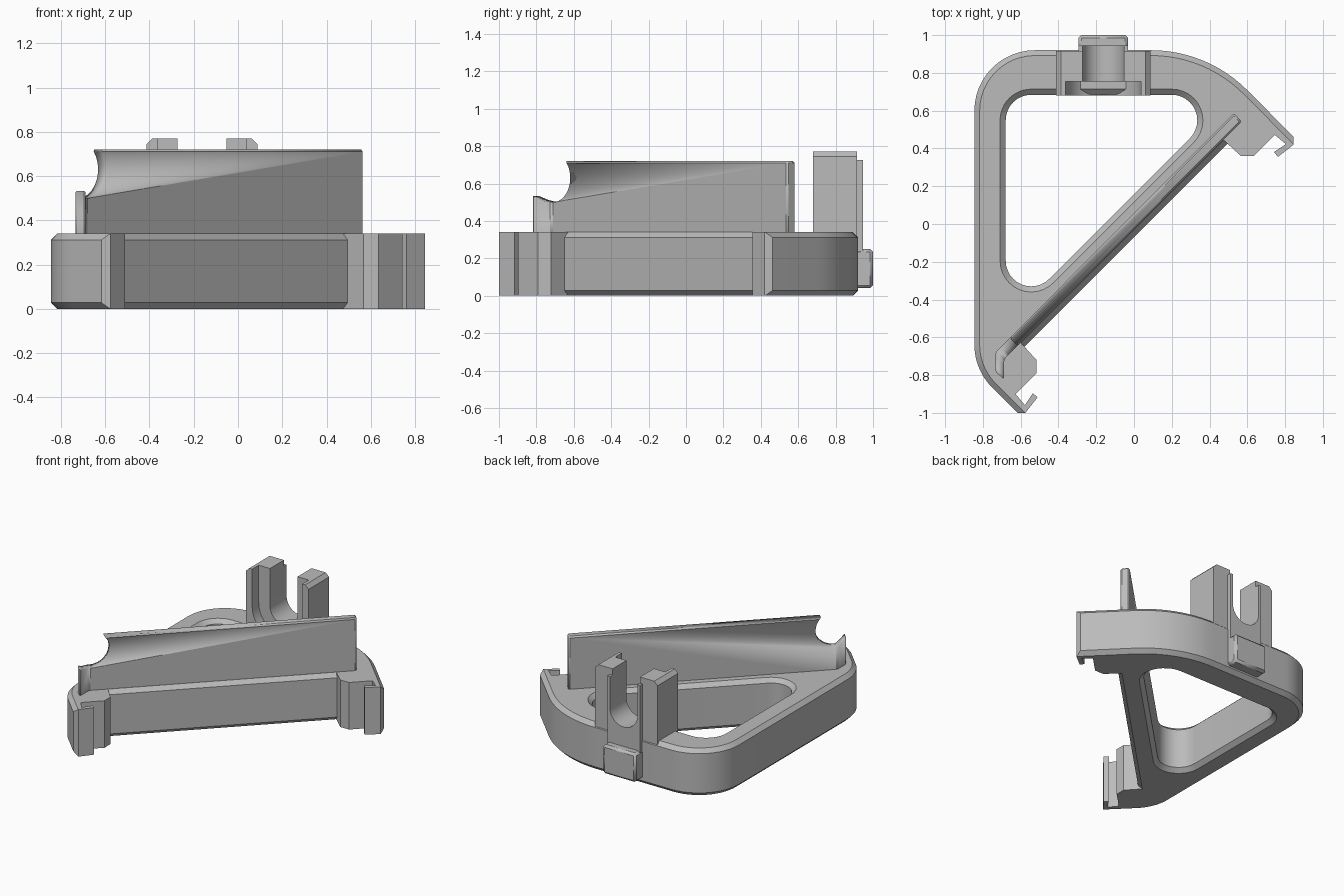
import bpy, bmesh, math

if "Cube" in bpy.data.objects:
    bpy.data.objects.remove(bpy.data.objects["Cube"])

S = math.sqrt(0.5)
grey = bpy.data.materials.new("plain_grey")
grey.diffuse_color = (0.5, 0.5, 0.5, 1)
grey.use_nodes = True
grey.node_tree.nodes["Principled BSDF"].inputs["Base Color"].default_value = grey.diffuse_color


def finish(name, bm, bevel=0, smooth=30):
    bmesh.ops.remove_doubles(bm, verts=bm.verts, dist=1e-5)
    bmesh.ops.recalc_face_normals(bm, faces=bm.faces)
    me = bpy.data.meshes.new(name)
    bm.to_mesh(me)
    bm.free()
    me.materials.append(grey)
    ob = bpy.data.objects.new(name, me)
    bpy.context.collection.objects.link(ob)
    bpy.ops.object.select_all(action='DESELECT')
    ob.select_set(True)
    bpy.context.view_layer.objects.active = ob
    bpy.ops.object.shade_smooth_by_angle(angle=math.radians(smooth))
    if bevel:
        mod = ob.modifiers.new("edge_chamfer", 'BEVEL')
        mod.width, mod.segments = bevel, 1
        mod.limit_method, mod.angle_limit = 'ANGLE', math.radians(40)
    return ob


def prism(name, pts, t0, t1, place, bevel=0):
    """Extrude a 2D profile from t0 to t1; place(a, b, t) gives the 3D point."""
    bm = bmesh.new()
    rings = [[bm.verts.new(place(a, b, t)) for a, b in pts] for t in (t0, t1)]
    for r in rings:
        bm.faces.new(r)
    for i in range(len(pts)):
        j = (i + 1) % len(pts)
        bm.faces.new((rings[0][i], rings[0][j], rings[1][j], rings[1][i]))
    return finish(name, bm, bevel)


def arc(cx, cy, r, a0, a1, n=12):
    return [(cx + r * math.cos(math.radians(a0 + (a1 - a0) * i / n)),
             cy + r * math.sin(math.radians(a0 + (a1 - a0) * i / n))) for i in range(n + 1)]


def inset(pts, dists):
    """Move every edge of a counter-clockwise outline inward by its own distance."""
    lines = []
    for i, (x, y) in enumerate(pts):
        x2, y2 = pts[(i + 1) % len(pts)]
        l = math.hypot(x2 - x, y2 - y)
        nx, ny = -(y2 - y) / l, (x2 - x) / l
        lines.append((nx, ny, nx * x + ny * y + dists[i]))
    out = []
    for i in range(len(pts)):
        (a, b, c), (d, e, f) = lines[i - 1], lines[i]
        det = a * e - b * d
        if abs(det) < 1e-6:
            out.append((pts[i][0] + d * dists[i], pts[i][1] + e * dists[i]))
        else:
            out.append(((c * e - b * f) / det, (a * f - c * d) / det))
    return out


# Frame: rounded triangular ring with corner pads and hooks on the slanted front
C, H = 0.028, 0.34
right = [(0.495, 0.425), (0.566, 0.36), (0.635, 0.36), (0.746, 0.471), (0.804, 0.423),
         (0.741, 0.381), (0.762, 0.355), (0.845, 0.42), (0.845, 0.462)]
left = [(-y - 0.155, -x - 0.155) for x, y in reversed(right)]
outer = left + right + arc(0.09, 0.2, 0.72, 45, 90) + arc(-0.525, 0.6, 0.32, 90, 180) \
    + arc(-0.525, -0.639, 0.32, 180, 225)
n = len(right)
dists = [0 if i < n - 1 or n <= i < 2 * n - 1 else C for i in range(len(outer))]
outer_in = inset(outer, dists)


def hole(r):
    return arc(-0.544, 0.549, r, 90, 180) + arc(-0.544, -0.195, r, 180, 315) \
        + arc(0.2, 0.549, r, -45, 90)


bm = bmesh.new()
caps = {0: [], 3: []}
for wide, narrow in ((outer, outer_in), (hole(0.135), hole(0.165))):
    layers = [(narrow, 0), (wide, C), (wide, H - C), (narrow, H)]
    rings = [[bm.verts.new((x, y, z)) for x, y in p] for p, z in layers]
    m = len(wide)
    for k in range(3):
        for i in range(m):
            j = (i + 1) % m
            bm.faces.new((rings[k][i], rings[k][j], rings[k + 1][j], rings[k + 1][i]))
    for k in caps:
        caps[k] += [bm.edges.get((rings[k][i], rings[k][(i + 1) % m])) for i in range(m)]
for k, s in ((0, -1), (3, 1)):
    bmesh.ops.triangle_fill(bm, edges=caps[k], use_beauty=True, normal=(0, 0, s))
finish("frame", bm)

# Upright wall along the slanted side, with a bent end
wall = prism("upright_wall", [(0.53, 0.587), (-0.735, -0.68), (-0.735, -0.78),
                              (-0.688, -0.825), (-0.688, -0.717), (0.57, 0.541)],
             0.3, 0.72, lambda a, b, t: (a, b, t), 0.01)

# Round notch cut through the bent end of the wall
uc = -0.985
notch = arc(uc, 0.63, 0.13, 223.8, 420, 24) + [(uc + 0.065, 0.9), (uc - 0.4, 0.9), (uc - 0.4, 0.54)]
cutter = prism("notch_cutter", notch, -0.3, 0.4, lambda a, b, t: ((a + t) * S, (a - t) * S, b))
cutter.hide_render = True
cutter.hide_set(True)
mod = wall.modifiers.new("notch", 'BOOLEAN')
mod.operation, mod.solver, mod.object = 'DIFFERENCE', 'EXACT', cutter


# Cradle on the back bar: layered U-shaped blocks
def u_block(name, half, r, top, y0, y1, cut, base=0.2):
    cx, cz = -0.163, 0.5
    pts = [(cx - half, base), (cx + half, base), (cx + half, top - cut)]
    if cut:
        pts.append((cx + half - cut, top))
    pts.append((cx + r, top))
    pts += arc(cx, cz, r, 0, -180, 20)
    pts.append((cx - r, top))
    if cut:
        pts.append((cx - half + cut, top))
    pts.append((cx - half, top - cut))
    return prism(name, pts, y0, y1, lambda a, b, t: (a, t, b))


u_block("cradle_front", 0.25, 0.2, 0.77, 0.68, 0.755, 0.026)
u_block("cradle_posts", 0.25, 0.11, 0.77, 0.755, 0.915, 0.026)
u_block("cradle_back_plate", 0.13, 0.11, 0.725, 0.91, 0.945, 0)

# Small block at the back under the cradle
prism("back_tab", [(-0.295, 0.04), (-0.031, 0.04), (-0.031, 0.25), (-0.295, 0.25)],
      0.9, 1.0, lambda a, b, t: (a, t, b), 0.016)
